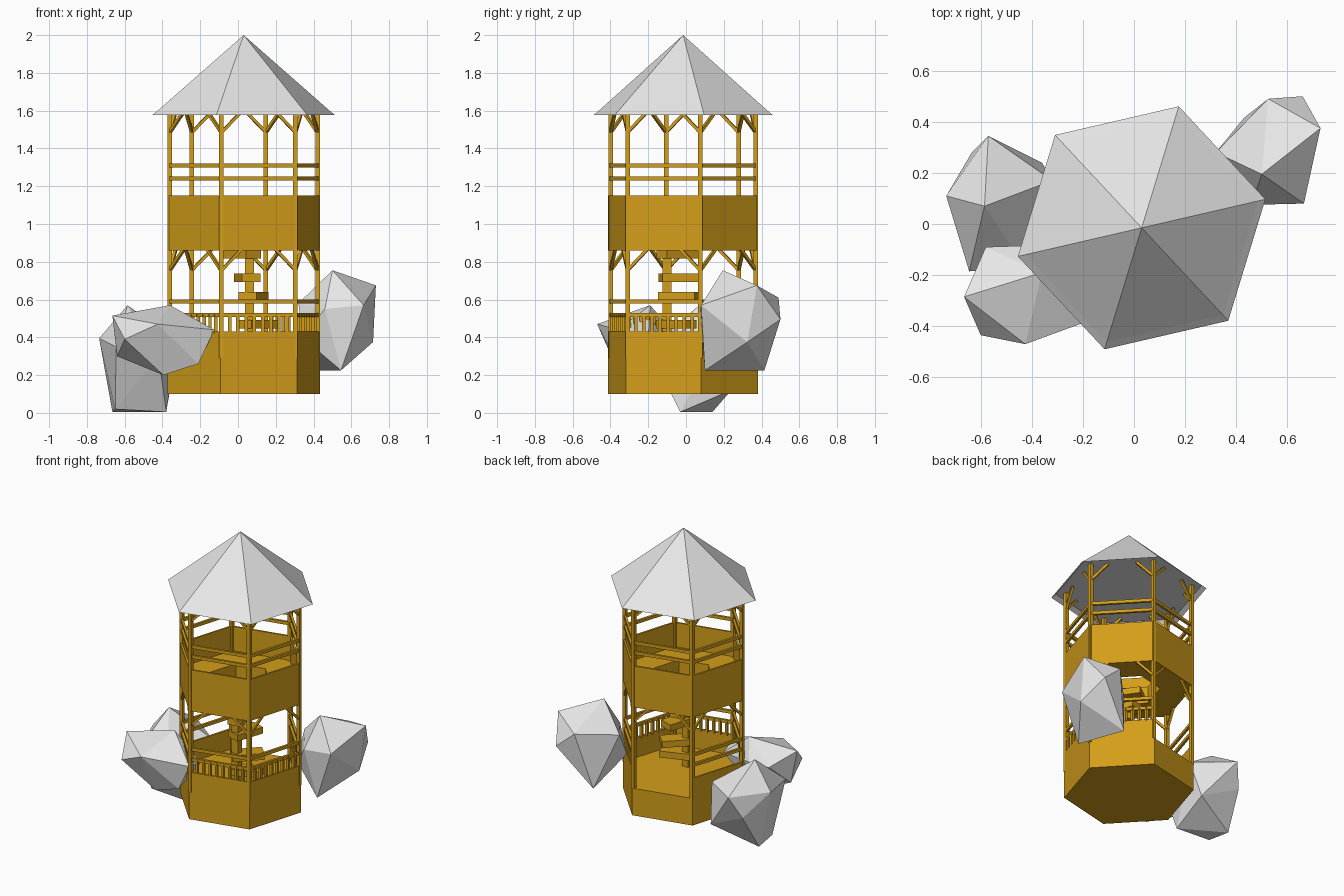
import bpy, bmesh, math
from mathutils import Vector

cube = bpy.data.objects.get("Cube")
if cube:
    bpy.data.objects.remove(cube)


def material(name, color):
    m = bpy.data.materials.new(name)
    m.use_nodes = True
    m.diffuse_color = color
    m.node_tree.nodes["Principled BSDF"].inputs["Base Color"].default_value = color
    return m


WOOD = material("golden wood", (0.65, 0.34, 0.01, 1))
STONE = material("light grey", (0.8, 0.8, 0.8, 1))
CX, CY = 0.03, -0.015
BACK, BACK_LEFT = 1, 2          # indices of the doorway side and the plain-railed side


def corner(i, r, z):
    a = math.radians(13 + 60 * i)
    return Vector((CX + r * math.cos(a), CY + r * math.sin(a), z))


def finish(name, bm, mat, fix=True):
    if fix:
        bmesh.ops.recalc_face_normals(bm, faces=bm.faces)
    mesh = bpy.data.meshes.new(name)
    bm.to_mesh(mesh)
    bm.free()
    mesh.materials.append(mat)
    ob = bpy.data.objects.new(name, mesh)
    bpy.context.collection.objects.link(ob)
    return ob


def prism(bm, outline, z0, z1):
    low = [bm.verts.new((p.x, p.y, z0)) for p in outline]
    high = [bm.verts.new((p.x, p.y, z1)) for p in outline]
    bm.faces.new(low)
    bm.faces.new(high)
    n = len(outline)
    for i in range(n):
        j = (i + 1) % n
        bm.faces.new((low[i], low[j], high[j], high[i]))


def panel(bm, i, inner, outer, z0, z1):
    prism(bm, [corner(i, outer, 0), corner(i + 1, outer, 0),
               corner(i + 1, inner, 0), corner(i, inner, 0)], z0, z1)


def beam(bm, p, q, w, h=None):
    d = q - p
    side = d.cross(Vector((0, 0, 1)))
    side = side.normalized() if side.length > 1e-5 else Vector((1, 0, 0))
    up = side.cross(d).normalized() * (h or w) / 2
    side = side * w / 2
    ends = [[bm.verts.new(e + s * side + t * up)
             for s, t in ((-1, -1), (1, -1), (1, 1), (-1, 1))] for e in (p, q)]
    for end in ends:
        bm.faces.new(end)
    for i in range(4):
        j = (i + 1) % 4
        bm.faces.new((ends[0][i], ends[0][j], ends[1][j], ends[1][i]))


# Walls of both storeys, low at the doorway
bm = bmesh.new()
for i in range(6):
    panel(bm, i, 0.4, 0.415, 0.1, 0.29 if i == BACK else 0.43)
finish("lower_walls", bm, WOOD)
bm = bmesh.new()
for i in range(6):
    panel(bm, i, 0.4, 0.415, 0.86, 1.15)
finish("upper_walls", bm, WOOD)

# Solid ground floor, and upper floor around a stairwell
bm = bmesh.new()
prism(bm, [corner(i, 0.4, 0) for i in range(6)], 0.1, 0.29)
finish("ground_floor", bm, WOOD)
bm = bmesh.new()
for i in range(6):
    panel(bm, i, 0.2, 0.4, 0.86, 0.98)
finish("upper_floor", bm, WOOD)

# Corner posts with diagonal braces under each ceiling
R = 0.402
posts, braces = bmesh.new(), bmesh.new()
for i in range(6):
    beam(posts, corner(i, R, 0.29), corner(i, R, 1.6), 0.024)
    for top in (0.865, 1.595):
        for k in (i - 1, i + 1):
            foot = corner(i, R, top - 0.11)
            head = corner(i, R, top).lerp(corner(k, R, top), 0.27)
            beam(braces, foot, head, 0.016)
finish("corner_posts", posts, WOOD)
finish("braces", braces, WOOD)

# Rails and balusters
rails, balusters = bmesh.new(), bmesh.new()
for i in range(6):
    heights = [1.24, 1.31]
    if i != BACK:
        heights += [0.518, 0.59]
    for z in heights:
        beam(rails, corner(i, R, z), corner(i + 1, R, z), 0.016, 0.022)
    if i not in (BACK, BACK_LEFT):
        for k in range(1, 9):
            t = k / 9
            beam(balusters, corner(i, R, 0.42).lerp(corner(i + 1, R, 0.42), t),
                 corner(i, R, 0.52).lerp(corner(i + 1, R, 0.52), t), 0.018)
finish("rails", rails, WOOD)
finish("balusters", balusters, WOOD)

# Spiral stair around a pole
pole = Vector((0.062, -0.1, 0))
bm = bmesh.new()
beam(bm, pole + Vector((0, 0, 0.29)), pole + Vector((0, 0, 0.9)), 0.048)
finish("stair_pole", bm, WOOD)
bm = bmesh.new()
for z, angle in ((0.37, 20), (0.47, 45), (0.617, 72), (0.715, 102), (0.84, 125)):
    d = Vector((math.cos(math.radians(angle)), math.sin(math.radians(angle)), 0))
    start = pole + Vector((0, 0, z))
    beam(bm, start - d * 0.035, start + d * 0.17, 0.1, 0.045)
finish("stair_treads", bm, WOOD)

# Pyramid roof with a flat ceiling
bm = bmesh.new()
apex = bm.verts.new((CX, CY, 2))
rim = [bm.verts.new(corner(i, 0.467, 1.6)) for i in range(6)]
bm.faces.new(rim)
for i in range(6):
    bm.faces.new((rim[i], rim[(i + 1) % 6], apex))
finish("roof", bm, STONE)

# Thin eave strip, facing down
bm = bmesh.new()
for i in range(6):
    bm.faces.new([bm.verts.new(p) for p in (
        corner(i, 0.467, 1.6), corner(i + 1, 0.467, 1.6),
        corner(i + 1, 0.497, 1.576), corner(i, 0.497, 1.576))])
finish("roof_eave", bm, STONE, fix=False)


# Faceted boulders
def boulder(name, points):
    bm = bmesh.new()
    for p in points:
        bm.verts.new(p)
    hull = bmesh.ops.convex_hull(bm, input=bm.verts)
    loose = [v for v in bm.verts if not v.link_faces]
    bmesh.ops.delete(bm, geom=loose, context='VERTS')
    finish(name, bm, STONE)


boulder("left_boulder", [
    (.5, .195, .755), (.73, .375, .675), (.665, .08, .57), (.715, .325, .375),
    (.545, .1, .225), (.46, .075, .55), (.66, .5, .495), (.525, .49, .61),
    (.32, .28, .58), (.43, .415, .225), (.34, .17, .4)])
boulder("back_right_boulder", [
    (-.585, .07, .57), (-.735, .11, .395), (-.57, .345, .4), (-.635, .28, .25),
    (-.645, -.185, .35), (-.665, .14, .005), (-.38, -.03, .005), (-.42, -.18, .3),
    (-.32, .17, .38), (-.36, .24, .12), (-.65, -.03, .02)])
boulder("front_right_boulder", [
    (-.36, -.19, .57), (-.665, -.285, .515), (-.425, -.47, .47), (-.6, -.435, .39),
    (-.125, -.36, .44), (-.21, -.36, .26), (-.395, -.35, .2), (-.64, -.25, .3),
    (-.58, -.09, .45), (-.43, -.085, .45), (-.15, -.2, .4), (-.45, -.12, .25)])
